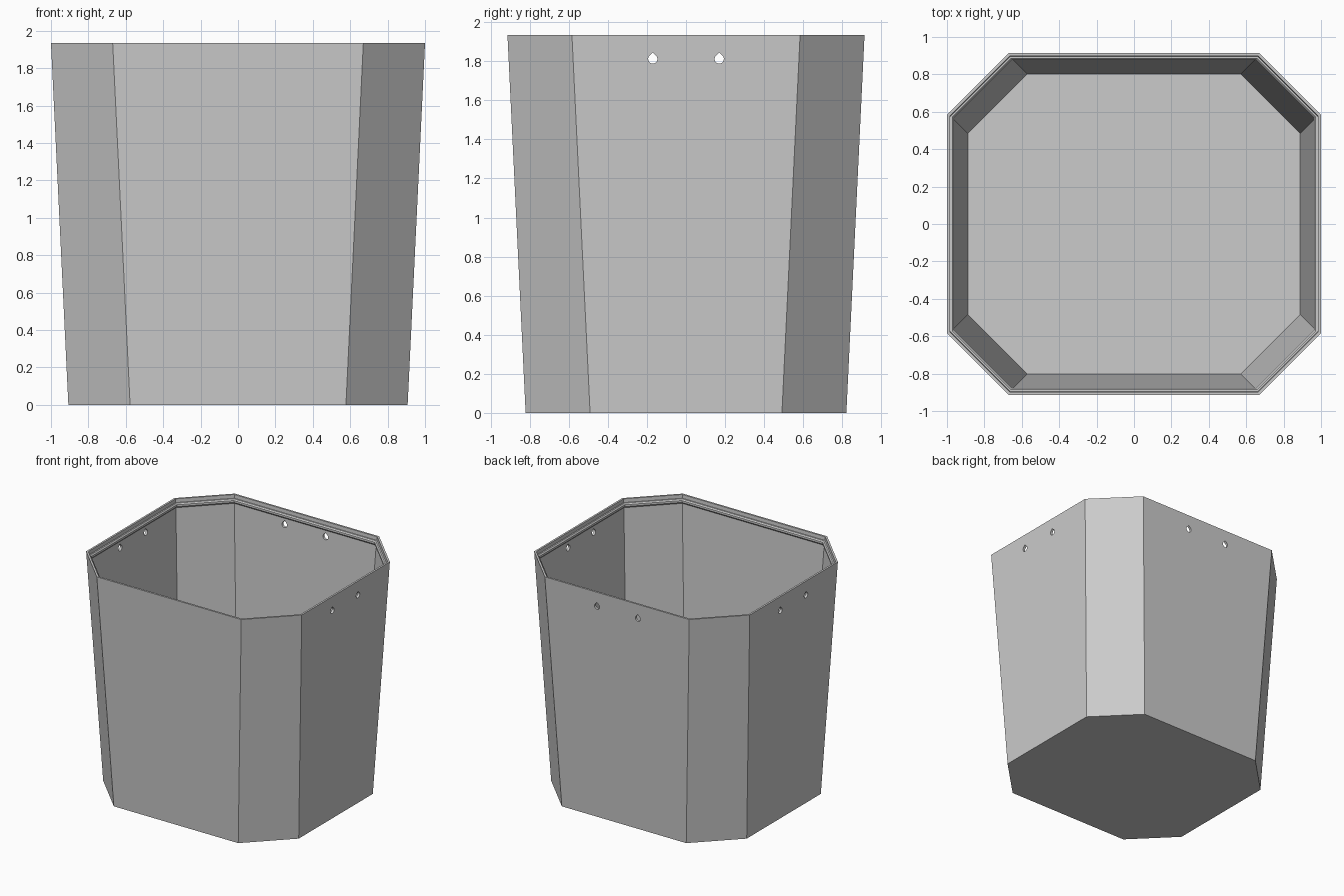
import bpy, bmesh, math
from mathutils import Vector

cube = bpy.data.objects.get("Cube")
if cube:
    bpy.data.objects.remove(cube, do_unlink=True)

HEIGHT = 1.935
TAPER = 0.093
HALF_X, HALF_Y, CHAMFER = 1.0, 0.914, 0.33

grey = bpy.data.materials.new("plain grey")
grey.use_nodes = True
COLOUR = (0.6, 0.6, 0.6, 1)
grey.diffuse_color = COLOUR
grey.node_tree.nodes["Principled BSDF"].inputs["Base Color"].default_value = COLOUR


def make_object(name, bm):
    bmesh.ops.recalc_face_normals(bm, faces=bm.faces[:])
    mesh = bpy.data.meshes.new(name)
    bm.to_mesh(mesh)
    bm.free()
    obj = bpy.data.objects.new(name, mesh)
    bpy.context.collection.objects.link(obj)
    mesh.materials.append(grey)
    return obj


def octagon(bm, inset, z):
    """Chamfered rectangle at height z, inset from the tapering outer wall."""
    shrink = TAPER * (1 - z / HEIGHT)
    x, y = HALF_X - shrink - inset, HALF_Y - shrink - inset
    slide = inset * math.tan(math.pi / 8)
    cx = HALF_X - CHAMFER - shrink - slide
    cy = HALF_Y - CHAMFER - shrink - slide
    corners = [(x, -cy), (x, cy), (cx, y), (-cx, y),
               (-x, cy), (-x, -cy), (-cx, -y), (cx, -y)]
    return [bm.verts.new((px, py, z)) for px, py in corners]


def bridge(bm, a, b):
    for i in range(len(a)):
        j = (i + 1) % len(a)
        bm.faces.new((a[i], a[j], b[j], b[i]))


# Planter shell: outer wall, stepped rim, inner ridge, inner wall and floor
profile = [(0, 0), (0, HEIGHT), (0.016, HEIGHT), (0.016, 1.905),
           (0.027, 1.905), (0.035, 1.895), (0.035, 1.88),
           (0.02, 1.865), (0.02, 0.02)]
bm = bmesh.new()
rings = [octagon(bm, inset, z) for inset, z in profile]
for lower, upper in zip(rings, rings[1:]):
    bridge(bm, lower, upper)
bm.faces.new(rings[0])
bm.faces.new(rings[-1])
planter = make_object("planter_shell", bm)

# Teardrop hole outline: round below, pointed on top
RADIUS, HOLE_Z = 0.024, 1.812
outline = [(0, RADIUS * math.sqrt(2))]
for k in range(13):
    angle = math.radians(135 + 270 * k / 12)
    outline.append((RADIUS * math.cos(angle), RADIUS * math.sin(angle)))


def hole_prism(bm, centre, along, start, end):
    """Teardrop prism running along a horizontal axis."""
    side = Vector((-along.y, along.x, 0))
    ends = []
    for distance in (start, end):
        ends.append([bm.verts.new(along * distance + side * (centre + u)
                                  + Vector((0, 0, HOLE_Z + v)))
                     for u, v in outline])
    bridge(bm, *ends)
    bm.faces.new(ends[0])
    bm.faces.new(ends[1])


# Paired holes in the two side walls and in the back wall
bm = bmesh.new()
for sign in (-1, 1):
    hole_prism(bm, sign * 0.17, Vector((1, 0, 0)), -1.2, 1.2)
    hole_prism(bm, sign * 0.19, Vector((0, 1, 0)), 0.7, 1.1)
cutter = make_object("hole_cutter", bm)
cutter.hide_render = True

cut = planter.modifiers.new("holes", 'BOOLEAN')
cut.operation = 'DIFFERENCE'
cut.solver = 'EXACT'
cut.object = cutter
bpy.ops.object.select_all(action='DESELECT')
bpy.context.view_layer.objects.active = planter
planter.select_set(True)
bpy.ops.object.modifier_apply(modifier=cut.name)
bpy.data.objects.remove(cutter, do_unlink=True)
